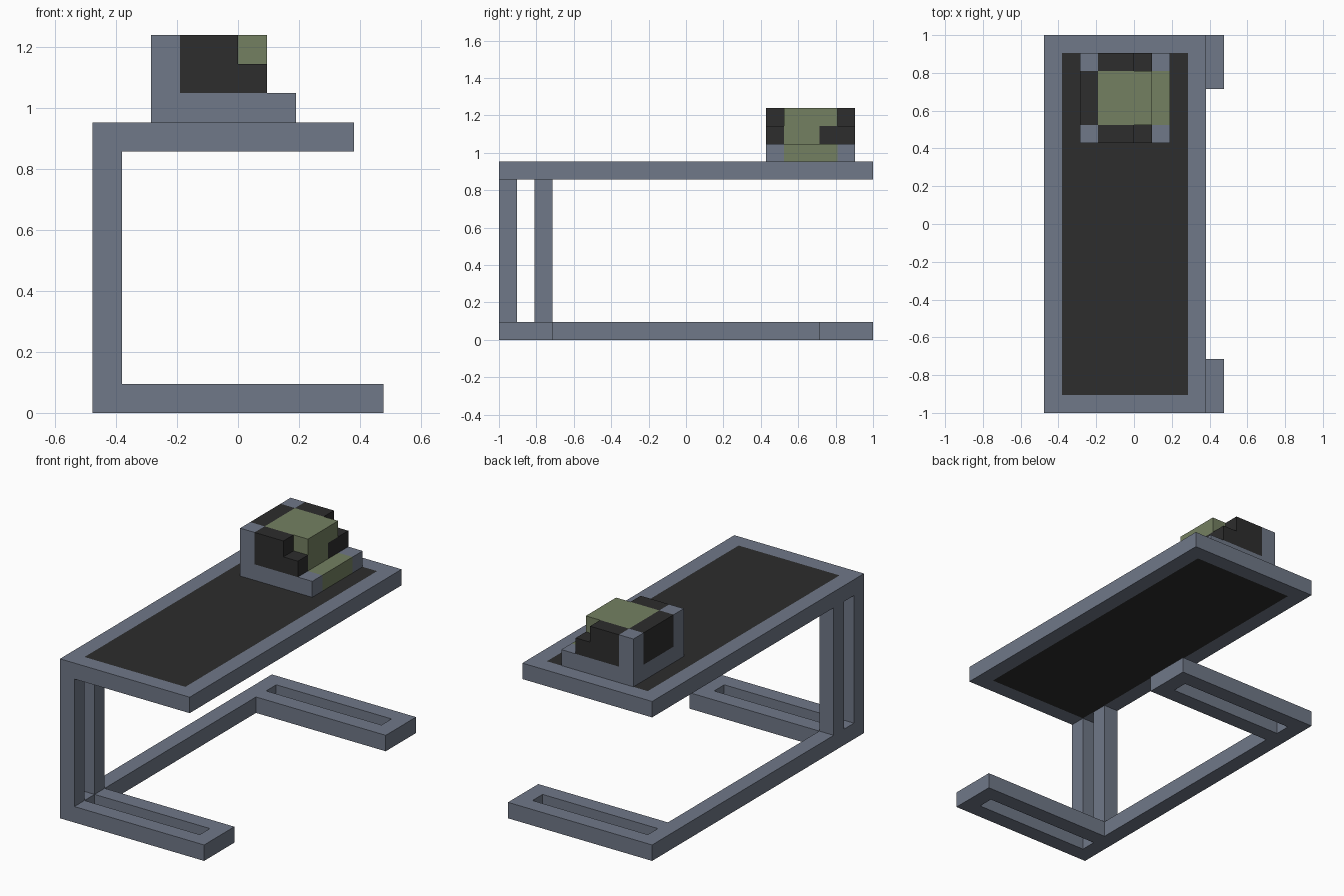
import bpy
import bmesh

cube = bpy.data.objects.get("Cube")
if cube:
    bpy.data.objects.remove(cube, do_unlink=True)

U = 2 / 21  # one building unit: the table is 21 units long


def linear(c):
    c /= 255
    return c / 12.92 if c <= 0.04045 else ((c + 0.055) / 1.055) ** 2.4


def material(name, rgb):
    m = bpy.data.materials.new(name)
    col = [linear(c) for c in rgb] + [1]
    m.diffuse_color = col
    m.use_nodes = True
    m.node_tree.nodes["Principled BSDF"].inputs["Base Color"].default_value = col
    return m


MATS = [material("slate_blue", (112, 120, 136)),
        material("charcoal", (45, 45, 45)),
        material("olive_green", (116, 128, 97))]
SLATE, CHARCOAL, OLIVE = range(3)


def lattice(name, xs, ys, zs, rule):
    """Outer skin of the filled cells of a grid; rule(x, y, z) gives a
    cell's colour from its centre, or None where the cell is empty."""
    cuts = (xs, ys, zs)

    def cell(idx):
        if any(i < 0 or i >= len(c) - 1 for i, c in zip(idx, cuts)):
            return None
        return rule(*[(c[i] + c[i + 1]) / 2 for i, c in zip(idx, cuts)])

    bm = bmesh.new()
    for i in range(len(xs) - 1):
        for j in range(len(ys) - 1):
            for k in range(len(zs) - 1):
                idx = (i, j, k)
                colour = cell(idx)
                if colour is None:
                    continue
                for axis in range(3):
                    a, b = (axis + 1) % 3, (axis + 2) % 3
                    for side in (0, 1):
                        near = list(idx)
                        near[axis] += 1 if side else -1
                        if cell(near) is not None:
                            continue
                        ring = [(0, 0), (1, 0), (1, 1), (0, 1)]
                        verts = []
                        for da, db in (ring if side else ring[::-1]):
                            p = [0, 0, 0]
                            p[axis] = cuts[axis][idx[axis] + side] * U
                            p[a] = cuts[a][idx[a] + da] * U
                            p[b] = cuts[b][idx[b] + db] * U
                            verts.append(bm.verts.new(p))
                        bm.faces.new(verts).material_index = colour
    bmesh.ops.remove_doubles(bm, verts=bm.verts, dist=1e-5)
    mesh = bpy.data.meshes.new(name)
    bm.to_mesh(mesh)
    bm.free()
    for m in MATS:
        mesh.materials.append(m)
    obj = bpy.data.objects.new(name, mesh)
    bpy.context.collection.objects.link(obj)
    return obj


# Floor frame: side rail and two slotted feet
def floor_rule(x, y, z):
    if x < -4:
        return SLATE
    if abs(y) < 7.5 or (x < 4 and 8.5 < abs(y) < 9.5):
        return None
    return SLATE


lattice("floor_frame", (-5, -4, 4, 5),
        (-10.5, -9.5, -8.5, -7.5, 7.5, 8.5, 9.5, 10.5), (0, 1), floor_rule)

# Twin uprights at the front corner
for name, y in (("front_upright", -10.5), ("rear_upright", -8.5)):
    lattice(name, (-5, -4), (y, y + 1), (1, 9), lambda x, y, z: SLATE)

# Table top with a dark centre panel, seen above and below
lattice("table_top", (-5, -4, 3, 4), (-10.5, -9.5, 9.5, 10.5), (9, 10),
        lambda x, y, z: CHARCOAL if -4 < x < 3 and abs(y) < 9.5 else SLATE)

# Small armchair: base with green front strip
lattice("chair_base", (-3, 1, 2), (4.5, 5.5, 8.5, 9.5), (10, 11),
        lambda x, y, z: OLIVE if x > 1 and 5.5 < y < 8.5 else SLATE)

# Backrest between two corner posts
lattice("chair_back", (-3, -2), (4.5, 5.5, 8.5, 9.5), (11, 13),
        lambda x, y, z: CHARCOAL if 5.5 < y < 8.5 else SLATE)

# Stepped arms
for name, y in (("chair_front_arm", 4.5), ("chair_rear_arm", 8.5)):
    lattice(name, (-2, 0, 1), (y, y + 1), (11, 12, 13),
            lambda x, y, z: None if x > 0 and z > 12 else CHARCOAL)

# Cushion block with one dark lower corner
lattice("chair_cushion", (-2, 1), (5.5, 7.5, 8.5), (11, 12, 13),
        lambda x, y, z: CHARCOAL if y > 7.5 and z < 12 else OLIVE)
